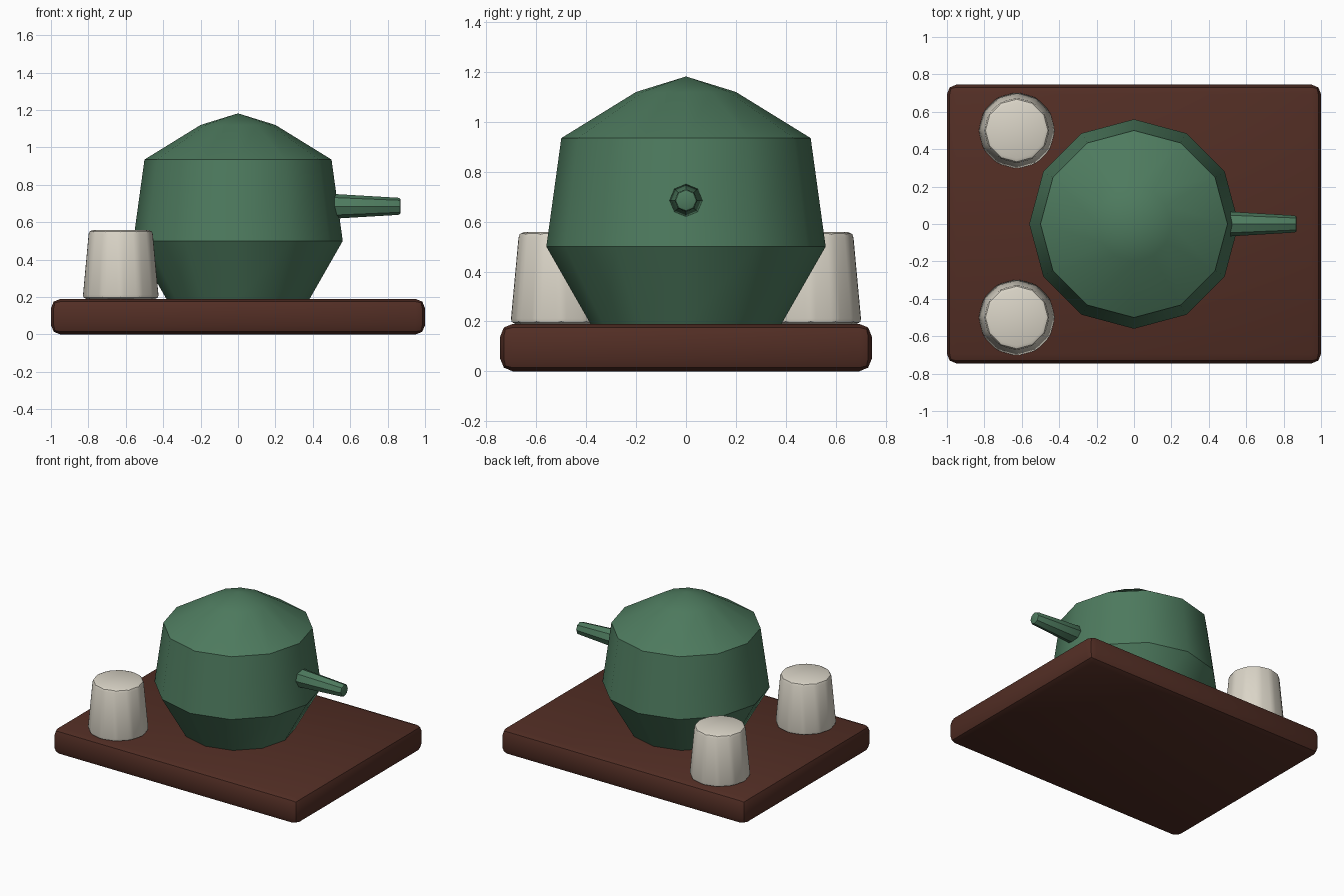
import bpy, math
from mathutils import Matrix

cube = bpy.data.objects.get("Cube")
if cube:
    bpy.data.objects.remove(cube, do_unlink=True)


def material(name, rgb):
    m = bpy.data.materials.new(name)
    m.use_nodes = True
    m.diffuse_color = (*rgb, 1)
    m.node_tree.nodes["Principled BSDF"].inputs["Base Color"].default_value = (*rgb, 1)
    return m


green = material("green glaze", (0.075, 0.195, 0.112))
brown = material("dark wood", (0.085, 0.027, 0.018))
cream = material("cream ceramic", (0.70, 0.66, 0.57))


def finish(obj, mat, bevel=0, segments=2, angle=30):
    """Assign the colour, round the edges and shade smooth up to 35 degrees."""
    obj.data.materials.append(mat)
    bpy.ops.object.select_all(action='DESELECT')
    obj.select_set(True)
    bpy.context.view_layer.objects.active = obj
    if bevel:
        mod = obj.modifiers.new("rounded_edges", 'BEVEL')
        mod.width, mod.segments = bevel, segments
        mod.limit_method, mod.angle_limit = 'ANGLE', math.radians(angle)
        bpy.ops.object.modifier_apply(modifier=mod.name)
    bpy.ops.object.shade_smooth_by_angle(angle=math.radians(35))
    return obj


def lathe(name, profile, sides, mat, tip=None, **kw):
    """Stack rings of (radius, height), with a flat base and a point or flat top."""
    verts = [(r * math.cos(math.tau * i / sides), r * math.sin(math.tau * i / sides), z)
             for r, z in profile for i in range(sides)]
    faces = [tuple(reversed(range(sides)))]
    for k in range(len(profile) - 1):
        for i in range(sides):
            a, b = k * sides + i, k * sides + (i + 1) % sides
            faces.append((a, b, b + sides, a + sides))
    last = (len(profile) - 1) * sides
    if tip is None:
        faces.append(tuple(range(last, last + sides)))
    else:
        verts.append((0, 0, tip))
        faces += [(last + i, last + (i + 1) % sides, len(verts) - 1) for i in range(sides)]
    mesh = bpy.data.meshes.new(name)
    mesh.from_pydata(verts, [], faces)
    obj = bpy.data.objects.new(name, mesh)
    bpy.context.collection.objects.link(obj)
    return finish(obj, mat, **kw)


# Serving tray
bpy.ops.mesh.primitive_cube_add(size=1, location=(0, 0, 0.095))
tray = bpy.context.object
tray.name = "tray"
tray.data.transform(Matrix.Diagonal((2, 1.49, 0.19, 1)))
finish(tray, brown, bevel=0.05)

# Pot body with its domed lid
lathe("pot", [(0.38, 0.185), (0.56, 0.5), (0.5, 0.935), (0.2, 1.12)], 12, green, tip=1.182)

# Side handle, pointing to the model's left
handle = lathe("handle", [(0.068, 0), (0.045, 0.39)], 8, green, bevel=0.012, angle=50)
handle.rotation_euler.y = math.pi / 2
handle.location = (0.48, 0, 0.685)

# Cups turned upside down
for side, y in (("front", -0.5), ("back", 0.5)):
    cup = lathe(side + "_cup", [(0.207, 0), (0.173, 0.368)], 12, cream, bevel=0.022, angle=5)
    cup.location = (-0.627, y, 0.19)
